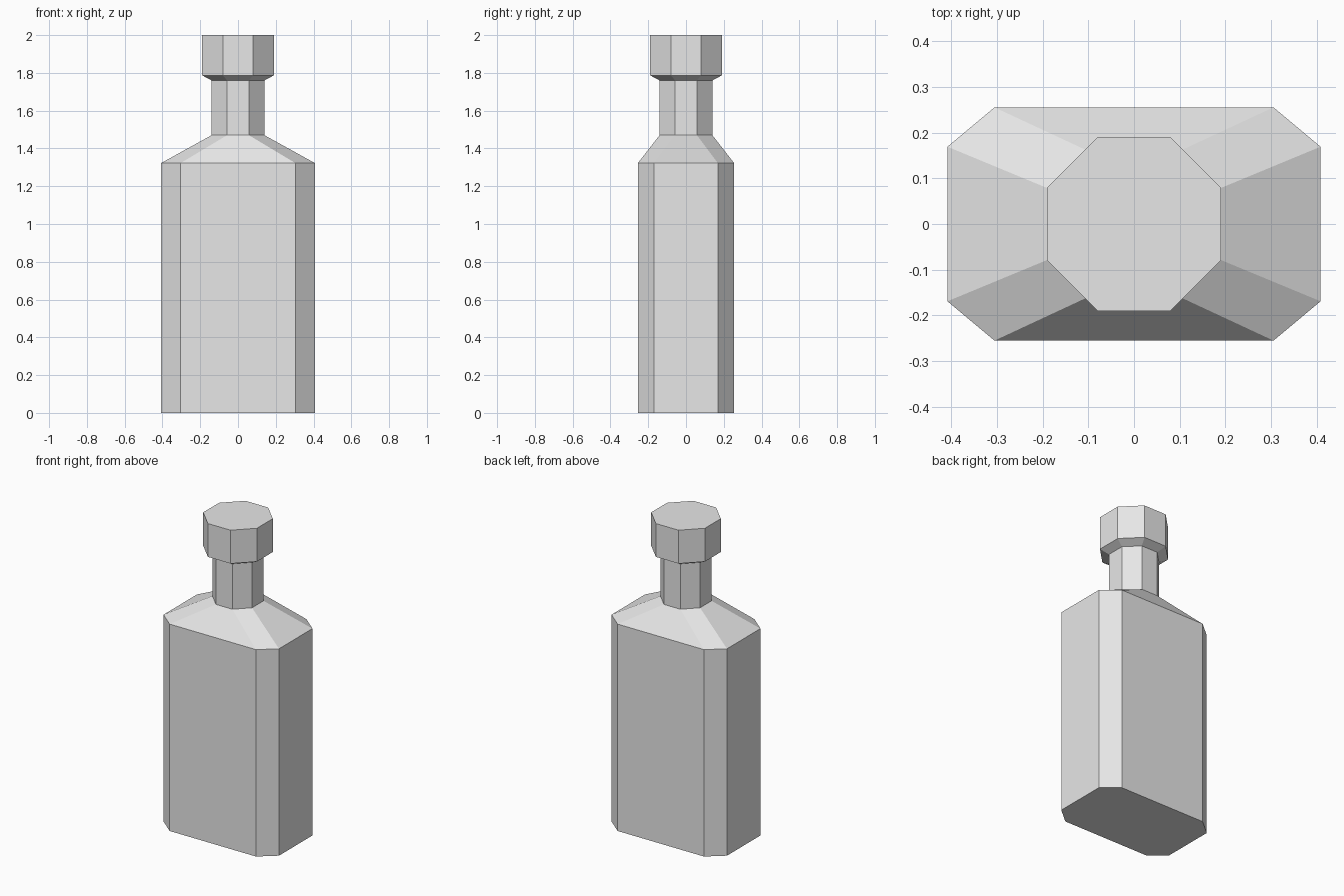
import bpy
import bmesh

cube = bpy.data.objects.get("Cube")
if cube:
    bpy.data.objects.remove(cube, do_unlink=True)

grey = bpy.data.materials.new("plain grey")
grey.use_nodes = True
colour = (0.8, 0.8, 0.8, 1)
grey.diffuse_color = colour
grey.node_tree.nodes["Principled BSDF"].inputs["Base Color"].default_value = colour


def octagon(half_x, half_y, flat_x, flat_y):
    """Corner-cut rectangle, counter-clockwise from the right side."""
    quarter = [(half_x, flat_y), (flat_x, half_y)]
    half = quarter + [(-x, y) for x, y in reversed(quarter)]
    return half + [(-x, -y) for x, y in half]


def loft(name, sections, close_bottom=False, close_top=False):
    """Join octagonal sections, given as (height, outline), with flat faces."""
    bm = bmesh.new()
    rings = [[bm.verts.new((x, y, z)) for x, y in outline]
             for z, outline in sections]
    for low, high in zip(rings, rings[1:]):
        for i in range(len(low)):
            j = (i + 1) % len(low)
            bm.faces.new((low[i], low[j], high[j], high[i]))
    if close_bottom:
        bm.faces.new(reversed(rings[0]))
    if close_top:
        bm.faces.new(rings[-1])
    mesh = bpy.data.meshes.new(name)
    bm.to_mesh(mesh)
    bm.free()
    mesh.materials.append(grey)
    obj = bpy.data.objects.new(name, mesh)
    bpy.context.collection.objects.link(obj)
    return obj


body = octagon(0.408, 0.255, 0.305, 0.169)
neck = octagon(0.14, 0.14, 0.058, 0.058)
cap = octagon(0.19, 0.19, 0.08, 0.08)

# Flask body with sloping shoulders and a straight neck
loft("bottle", [(0, body), (1.322, body), (1.47, neck), (1.76, neck)],
     close_bottom=True)

# Stopper with a bevelled underside that meets the neck
loft("stopper", [(1.76, neck), (1.787, cap), (2, cap)], close_top=True)
